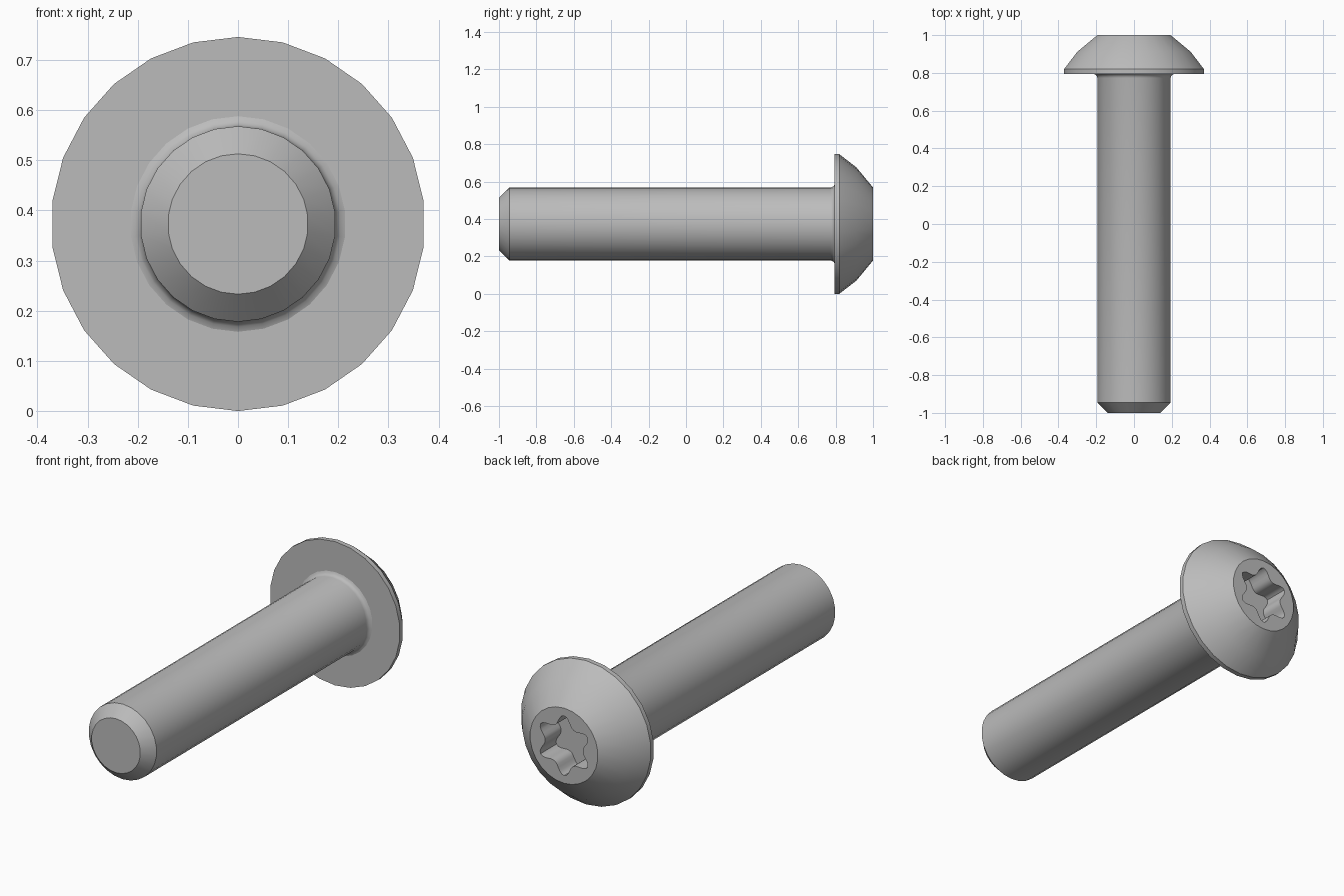
import bpy
import bmesh
from math import sin, cos, pi, radians

cube = bpy.data.objects.get("Cube")
if cube:
    bpy.data.objects.remove(cube)

SIDES = 26
AXIS_Z = 0.373

steel = bpy.data.materials.new("grey steel")
steel.use_nodes = True
GREY = (0.5, 0.5, 0.5, 1)
steel.diffuse_color = GREY
steel.node_tree.nodes["Principled BSDF"].inputs["Base Color"].default_value = GREY


def ring(bm, y, radius, count=SIDES):
    """Closed loop of vertices around the screw axis; radius may be a function of angle."""
    verts = []
    for i in range(count):
        a = 2 * pi * i / count
        r = radius(a) if callable(radius) else radius
        verts.append(bm.verts.new((r * sin(a), y, AXIS_Z + r * cos(a))))
    return verts


def skin(bm, lower, upper):
    n = len(lower)
    for i in range(n):
        j = (i + 1) % n
        bm.faces.new((lower[i], lower[j], upper[j], upper[i]))


def lathe(bm, profile):
    rings = [ring(bm, y, r) for y, r in profile]
    for lower, upper in zip(rings, rings[1:]):
        skin(bm, lower, upper)
    return rings


def loop_edges(bm, loop):
    pairs = zip(loop, loop[1:] + loop[:1])
    return [bm.edges.get(p) or bm.edges.new(p) for p in pairs]


def finish(bm, name):
    bmesh.ops.recalc_face_normals(bm, faces=bm.faces[:])
    mesh = bpy.data.meshes.new(name)
    bm.to_mesh(mesh)
    bm.free()
    mesh.materials.append(steel)
    obj = bpy.data.objects.new(name, mesh)
    bpy.context.collection.objects.link(obj)
    bpy.ops.object.select_all(action="DESELECT")
    obj.select_set(True)
    bpy.context.view_layer.objects.active = obj
    bpy.ops.object.shade_smooth_by_angle(angle=radians(30))


# Shank: chamfered tip, plain cylinder, fillet under the head
bm = bmesh.new()
rings = lathe(bm, [(-1, 0.14), (-0.945, 0.195), (0.773, 0.195),
                   (0.783, 0.198), (0.791, 0.205), (0.795, 0.215)])
bm.faces.new(rings[0])
bm.faces.new(rings[-1])
finish(bm, "shank")


# Head: flat underside, thin rim, dome, flat top with a six-lobed socket
def lobes(a):
    return 0.108 + 0.047 * ((1 + cos(6 * a)) / 2) ** 1.4


bm = bmesh.new()
rings = lathe(bm, [(0.795, 0.373), (0.82, 0.373), (0.912, 0.302), (1, 0.195)])
bm.faces.new(rings[0])
mouth = ring(bm, 1, lobes, 72)
floor = ring(bm, 0.87, lobes, 72)
skin(bm, floor, mouth)
bm.faces.new(floor)
bmesh.ops.triangle_fill(bm, use_beauty=True, normal=(0, 1, 0),
                        edges=loop_edges(bm, rings[-1]) + loop_edges(bm, mouth))
finish(bm, "button_head")
